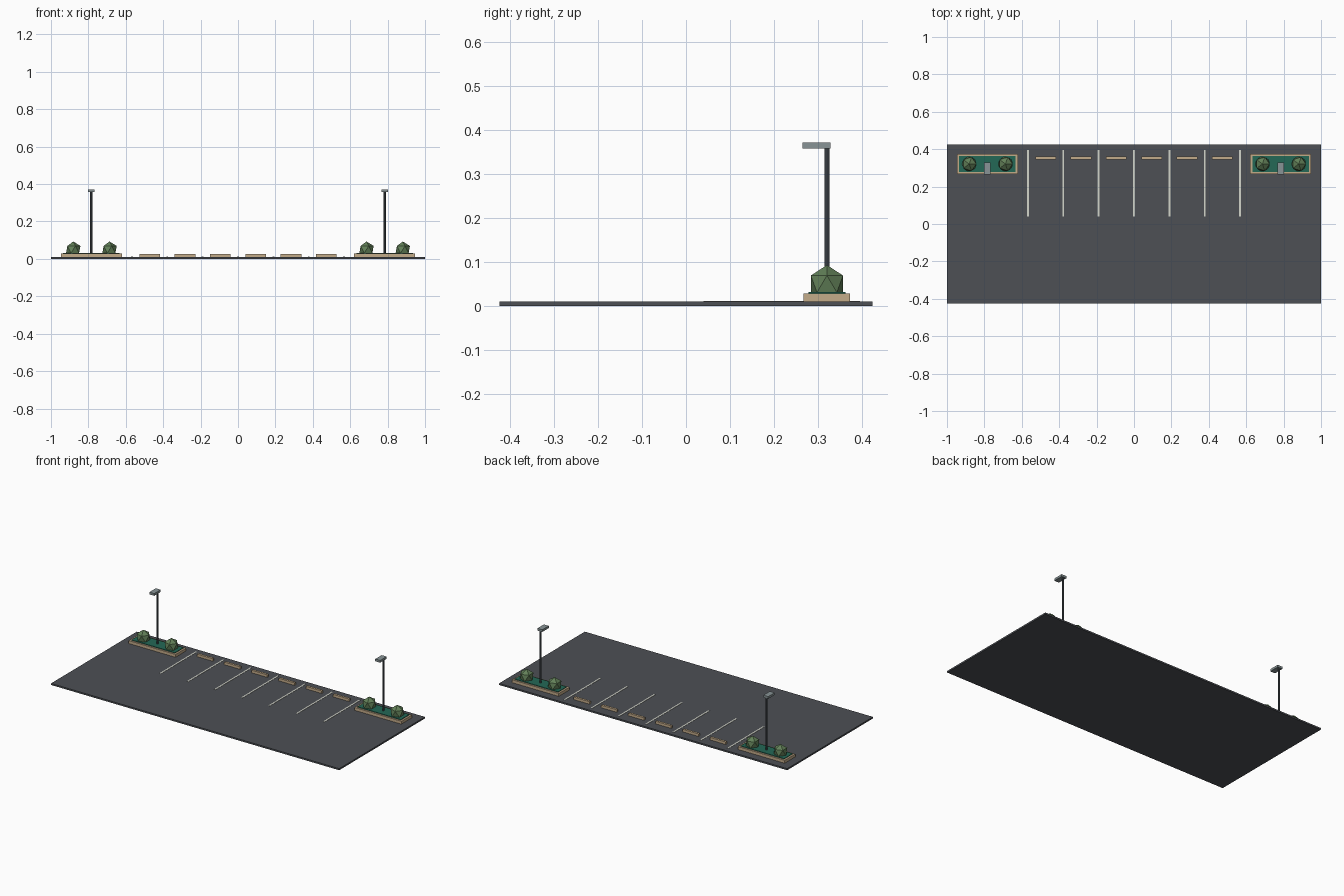
import bpy

cube = bpy.data.objects.get("Cube")
if cube:
    bpy.data.objects.remove(cube, do_unlink=True)


def material(name, srgb):
    rgb = [(c / 255 / 12.92) if c < 11 else ((c / 255 + 0.055) / 1.055) ** 2.4 for c in srgb]
    mat = bpy.data.materials.new(name)
    mat.use_nodes = True
    mat.diffuse_color = (*rgb, 1)
    bsdf = next(n for n in mat.node_tree.nodes if n.type == 'BSDF_PRINCIPLED')
    bsdf.inputs["Base Color"].default_value = (*rgb, 1)
    return mat


asphalt = material("asphalt grey", (77, 80, 85))
paint = material("line white", (212, 214, 203))
concrete = material("tan concrete", (196, 172, 138))
ground_cover = material("deep green", (36, 104, 86))
leaf = material("leaf green", (98, 128, 88))
metal = material("dark metal", (72, 78, 84))
lamp_grey = material("lamp grey", (136, 148, 150))


def finish(name, mat):
    ob = bpy.context.object
    ob.name = name
    ob.data.materials.append(mat)
    return ob


def box(name, mat, x, y, z, size):
    """Box centred on x and y, resting on height z."""
    bpy.ops.mesh.primitive_cube_add(size=1, location=(x, y, z + size[2] / 2))
    ob = finish(name, mat)
    ob.scale = size
    return ob


# Paved slab
GROUND = 0.01
box("pavement", asphalt, 0, 0, 0, (2, 0.85, GROUND))

# Bay lines and wheel stops
BAY = 0.189
for i in range(7):
    box(f"bay_line_{i + 1}", paint, (i - 3) * BAY, 0.218, GROUND, (0.01, 0.356, 0.0015))
for i in range(6):
    box(f"wheel_stop_{i + 1}", concrete, (i - 2.5) * BAY, 0.353, GROUND, (0.11, 0.014, 0.016))

# Planters with shrubs and a lamp post, one at each end
ROW = 0.321
for side, sx in (("left", 1), ("right", -1)):
    cx = sx * 0.784
    box(f"{side}_planter", concrete, cx, ROW, GROUND, (0.325, 0.106, 0.018))
    box(f"{side}_planting_bed", ground_cover, cx, ROW, GROUND, (0.302, 0.084, 0.022))
    for n, dx in enumerate((-0.097, 0.097)):
        bpy.ops.mesh.primitive_ico_sphere_add(subdivisions=1, radius=0.043,
                                              location=(cx + dx, ROW, 0.05))
        finish(f"{side}_shrub_{n + 1}", leaf)
    bpy.ops.mesh.primitive_cylinder_add(vertices=8, radius=0.006, depth=0.34,
                                        location=(cx, ROW, 0.19))
    finish(f"{side}_lamp_post", metal)
    box(f"{side}_lamp_head", lamp_grey, cx, 0.297, 0.358, (0.034, 0.064, 0.014))
